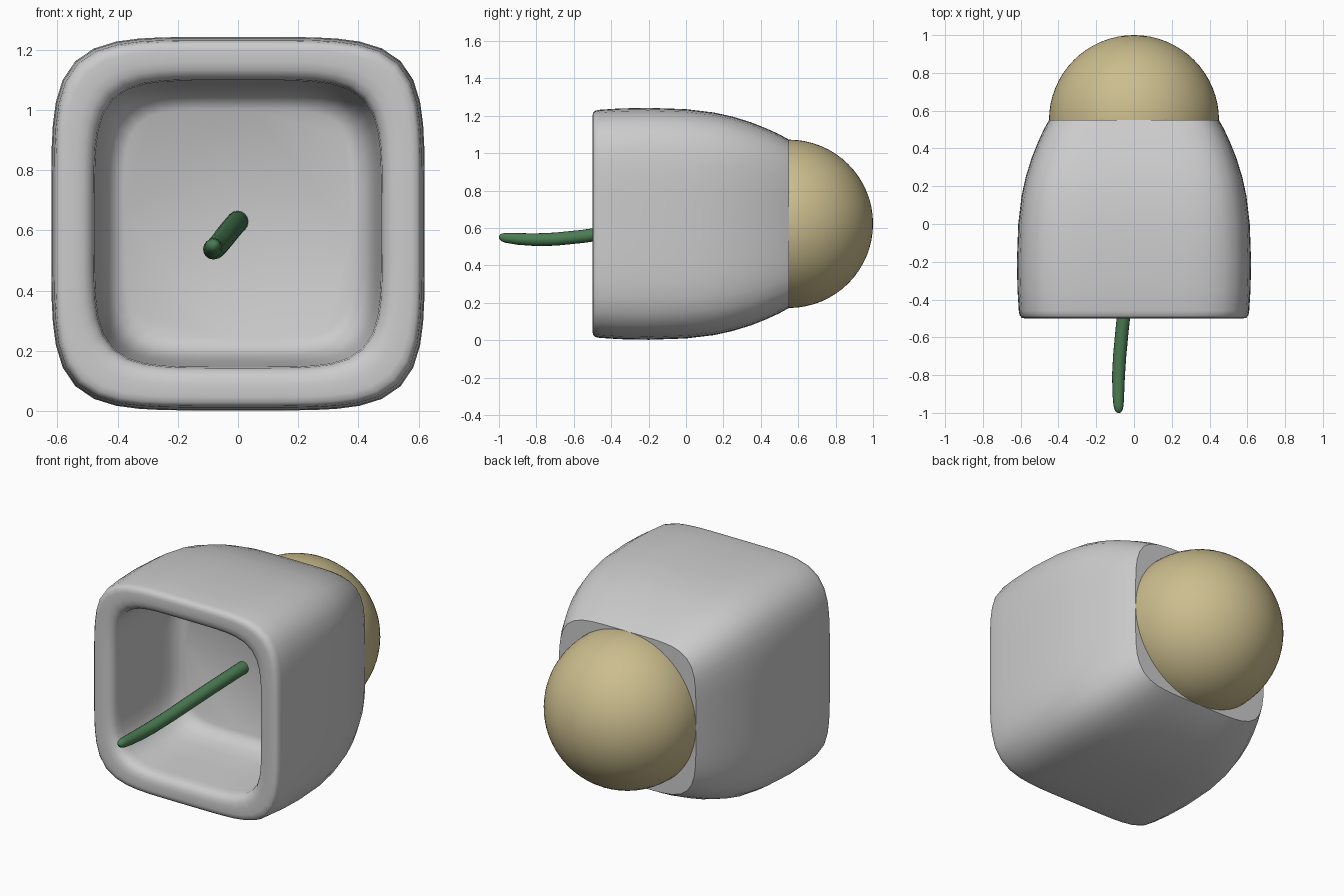
import bpy, bmesh, math
from mathutils import Vector

if "Cube" in bpy.data.objects:
    bpy.data.objects.remove(bpy.data.objects["Cube"])

CZ = 0.622   # height of the long axis
SEG = 64


def paint(obj, name, rgb):
    mat = bpy.data.materials.new(name)
    mat.diffuse_color = (*rgb, 1)
    mat.use_nodes = True
    mat.node_tree.nodes["Principled BSDF"].inputs["Base Color"].default_value = mat.diffuse_color
    obj.data.materials.append(mat)


def smooth(obj, angle):
    bpy.ops.object.select_all(action='DESELECT')
    obj.select_set(True)
    bpy.context.view_layer.objects.active = obj
    bpy.ops.object.shade_smooth_by_angle(angle=math.radians(angle))


def loft(name, rings):
    """Skin closed rings of points and cap both ends."""
    bm = bmesh.new()
    loops = [[bm.verts.new(p) for p in ring] for ring in rings]
    for a, b in zip(loops, loops[1:]):
        n = len(a)
        for i in range(n):
            j = (i + 1) % n
            bm.faces.new((a[i], a[j], b[j], b[i]))
    bm.faces.new(loops[0])
    bm.faces.new(loops[-1])
    bmesh.ops.recalc_face_normals(bm, faces=bm.faces)
    mesh = bpy.data.meshes.new(name)
    bm.to_mesh(mesh)
    bm.free()
    obj = bpy.data.objects.new(name, mesh)
    bpy.context.collection.objects.link(obj)
    return obj


def rounded_square(y, half, power=5.0):
    pts = []
    for i in range(SEG):
        t = 2 * math.pi * i / SEG
        c, s = math.cos(t), math.sin(t)
        r = half / (abs(c) ** power + abs(s) ** power) ** (1 / power)
        pts.append((r * c, y, CZ + r * s))
    return pts


# Hollow shell: back plate, outer wall, rolled lip, inner wall, cavity floor
profile = [(0.55, 0.45), (0.5, 0.478), (0.43, 0.51), (0.35, 0.542), (0.25, 0.573),
           (0.15, 0.595), (0.0, 0.613), (-0.2, 0.62), (-0.35, 0.617), (-0.46, 0.61),
           (-0.485, 0.605), (-0.497, 0.594), (-0.5, 0.575), (-0.5, 0.535),
           (-0.495, 0.51), (-0.482, 0.49), (-0.46, 0.479), (-0.42, 0.475),
           (-0.25, 0.467), (-0.1, 0.455), (-0.02, 0.44), (0.03, 0.415), (0.05, 0.38)]
shell = loft("shell", [rounded_square(y, h) for y, h in profile])
smooth(shell, 40)

# Domed back
bpy.ops.mesh.primitive_uv_sphere_add(segments=64, ring_count=32, radius=0.45,
                                     location=(0, 0.55, CZ),
                                     rotation=(math.pi / 2, 0, 0))
dome = bpy.context.object
dome.name = "back_dome"
paint(dome, "tan", (0.6, 0.51, 0.27))
smooth(dome, 30)

# Bent stem coming out of the cavity, with a rounded tip
path = [(0, 0.08, 0.63, 0.036), (-0.005, 0.0, 0.625, 0.036), (-0.025, -0.2, 0.602, 0.036),
        (-0.045, -0.4, 0.577, 0.036), (-0.062, -0.55, 0.555, 0.035),
        (-0.076, -0.7, 0.54, 0.035), (-0.082, -0.8, 0.537, 0.034),
        (-0.083, -0.9, 0.541, 0.031), (-0.082, -0.96, 0.547, 0.027),
        (-0.081, -0.985, 0.55, 0.021), (-0.081, -0.997, 0.551, 0.012),
        (-0.081, -1.0, 0.551, 0.004)]
rings = []
for i, (x, y, z, r) in enumerate(path):
    a = Vector(path[max(i - 1, 0)][:3])
    b = Vector(path[min(i + 1, len(path) - 1)][:3])
    d = (b - a).normalized()
    u = d.cross(Vector((0, 0, 1))).normalized()
    v = u.cross(d)
    rings.append([Vector((x, y, z)) + r * (math.cos(t) * u + math.sin(t) * v)
                  for t in (2 * math.pi * k / 16 for k in range(16))])
stem = loft("stem", rings)
paint(stem, "green", (0.07, 0.2, 0.085))
smooth(stem, 50)
